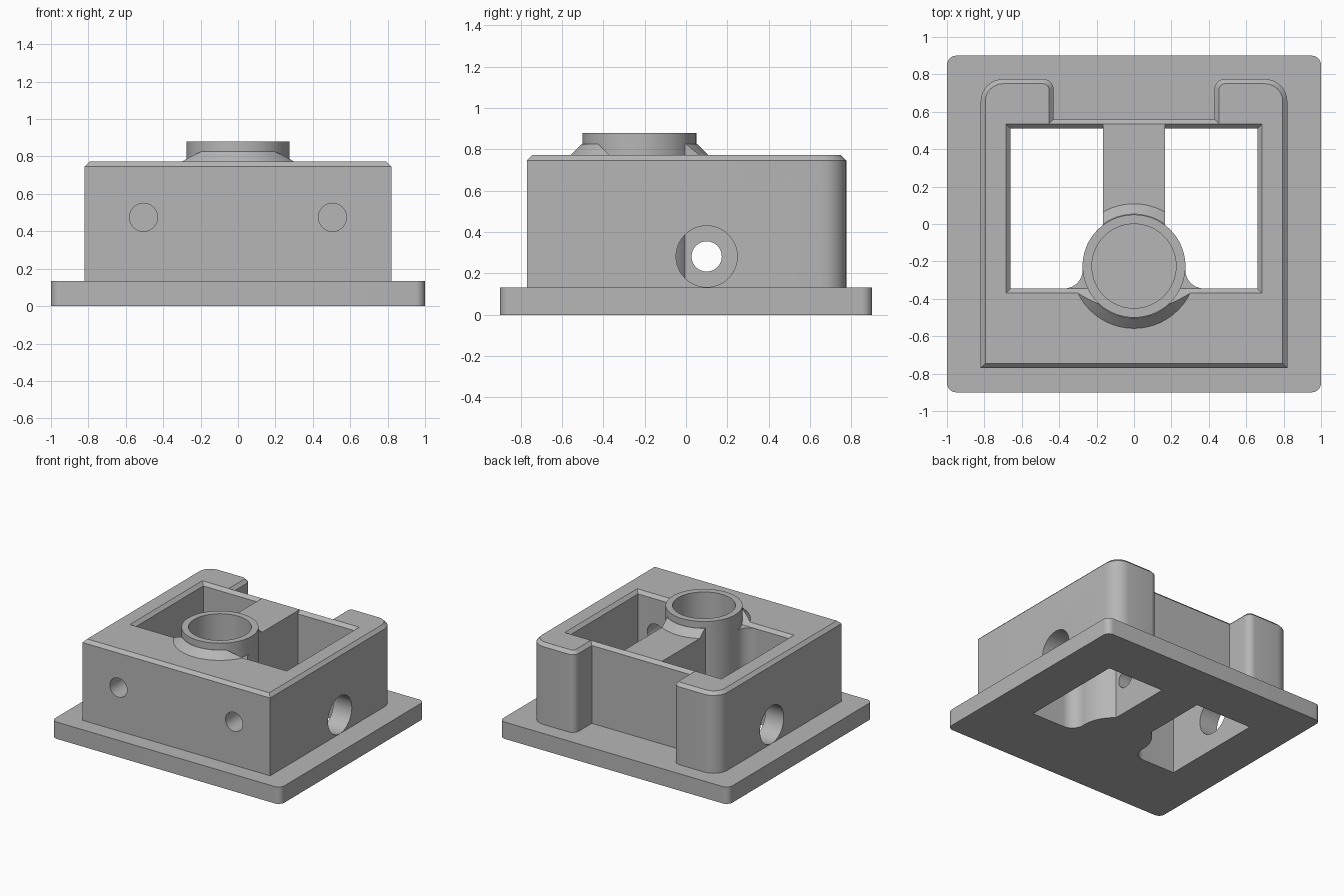
import bpy, bmesh, math
from mathutils import Vector, Matrix

if "Cube" in bpy.data.objects:
    bpy.data.objects.remove(bpy.data.objects["Cube"])

grey = bpy.data.materials.new("plain grey")
grey.diffuse_color = (0.47, 0.47, 0.47, 1)
grey.use_nodes = True
grey.node_tree.nodes["Principled BSDF"].inputs["Base Color"].default_value = grey.diffuse_color


def finish(name, bm):
    bmesh.ops.recalc_face_normals(bm, faces=bm.faces)
    mesh = bpy.data.meshes.new(name)
    bm.to_mesh(mesh)
    bm.free()
    mesh.materials.append(grey)
    ob = bpy.data.objects.new(name, mesh)
    bpy.context.collection.objects.link(ob)
    return ob


def loft(name, layers):
    """Closed solid through matching outlines, each given as (points, z)."""
    bm = bmesh.new()
    rings = [[bm.verts.new((x, y, z)) for x, y in pts] for pts, z in layers]
    n = len(rings[0])
    for a, b in zip(rings, rings[1:]):
        for i in range(n):
            j = (i + 1) % n
            bm.faces.new((a[i], a[j], b[j], b[i]))
    bm.faces.new(rings[0][::-1])
    bm.faces.new(rings[-1])
    return finish(name, bm)


def outline(corners, inset=0.0):
    """Right-angled outline (counter-clockwise) of (x, y, radius), moved inwards."""
    out, n = [], len(corners)
    for i, (x, y, r) in enumerate(corners):
        p = Vector((x, y))
        d1 = (p - Vector(corners[i - 1][:2])).normalized()
        d2 = (Vector(corners[(i + 1) % n][:2]) - p).normalized()
        p += inset * Vector((-d1.y - d2.y, d1.x + d2.x))
        if r == 0:
            out.append(tuple(p))
            continue
        r -= inset
        c = p + r * (d2 - d1)
        for k in range(9):
            t = math.pi / 2 * k / 8
            out.append(tuple(c + r * (d1 * math.sin(t) - d2 * math.cos(t))))
    return out


def cylinder(name, centre, r1, length, axis="Z", r2=None):
    bm = bmesh.new()
    rot = {"Z": Matrix(), "X": Matrix.Rotation(math.pi / 2, 4, "Y"),
           "Y": Matrix.Rotation(math.pi / 2, 4, "X")}[axis]
    bmesh.ops.create_cone(bm, cap_ends=True, segments=72, radius1=r1,
                          radius2=r1 if r2 is None else r2, depth=length,
                          matrix=Matrix.Translation(centre) @ rot)
    return finish(name, bm)


def combine(ob, other, op):
    m = ob.modifiers.new(op, "BOOLEAN")
    m.operation, m.solver, m.object = op, "EXACT", other
    bpy.context.view_layer.objects.active = ob
    bpy.ops.object.modifier_apply(modifier=m.name)
    bpy.data.objects.remove(other)


# Base plate with rounded corners
housing = loft("housing", [(outline([(-1, -.9, .05), (1, -.9, .05), (1, .9, .05),
                                     (-1, .9, .05)]), z) for z in (0, .133)])

# Body with a notch in the back and a chamfered top edge
body = [(-.82, -.77, 0), (.82, -.77, 0), (.82, .775, .12), (.43, .775, .055),
        (.43, .56, 0), (-.43, .56, 0), (-.43, .775, .055), (-.82, .775, .12)]
combine(housing, loft("body", [(outline(body), .06), (outline(body), .747),
                               (outline(body, .025), .772)]), "UNION")

# Sloped collar around the round post
PX, PY, PR = 0, -.225, .275
combine(housing, cylinder("collar", (PX, PY, .777), .378, .1, r2=.278), "UNION")

# Two through pockets with chamfered rims, leaving the post, its fillets and the bridge
FR = .1
fx = math.sqrt((PR + FR) ** 2 - (-.345 + FR - PY) ** 2)
fy = -.345 + FR
end = math.atan2(PY - fy, -fx)
if end < 0:
    end += 2 * math.pi
for s in (1, -1):
    def rect(e):
        return [(s * .165, -.345 - e), (s * (.66 + e), -.345 - e),
                (s * (.66 + e), .51 + e), (s * .165, .51 + e)]
    pocket = loft("pocket_cutter", [(rect(0), -.1), (rect(0), .747), (rect(.123), .87)])
    arc = [(s * (fx + FR * math.cos(t)), fy + FR * math.sin(t))
           for t in [1.5 * math.pi + (end - 1.5 * math.pi) * k / 12 for k in range(13)]]
    fillet = [(s * .2, -.4), (s * fx, -.4)] + arc + [(s * .2, arc[-1][1])]
    combine(pocket, loft("fillet", [(fillet, -.2), (fillet, .747)]), "DIFFERENCE")
    combine(pocket, cylinder("post_keep", (PX, PY, .4), PR, 1.4), "DIFFERENCE")
    combine(housing, pocket, "DIFFERENCE")

# Post rim and its blind bore
combine(housing, cylinder("post", (PX, PY, .64), PR, .48), "UNION")
combine(housing, cylinder("bore", (PX, PY, .565), .225, .87), "DIFFERENCE")

# Side holes, bridge hole and front holes
combine(housing, cylinder("bridge_hole", (0, .1, .282), .073, .6, "X"), "DIFFERENCE")
for s in (1, -1):
    combine(housing, cylinder("side_hole", (s * .75, .1, .282), .148, .3, "X"), "DIFFERENCE")
    combine(housing, cylinder("front_hole", (s * .505, -.55, .475), .075, .6, "Y"), "DIFFERENCE")

# Smooth curved walls, sharp edges kept
bpy.ops.object.select_all(action="DESELECT")
housing.select_set(True)
bpy.context.view_layer.objects.active = housing
bpy.ops.object.shade_smooth_by_angle(angle=math.radians(25))
